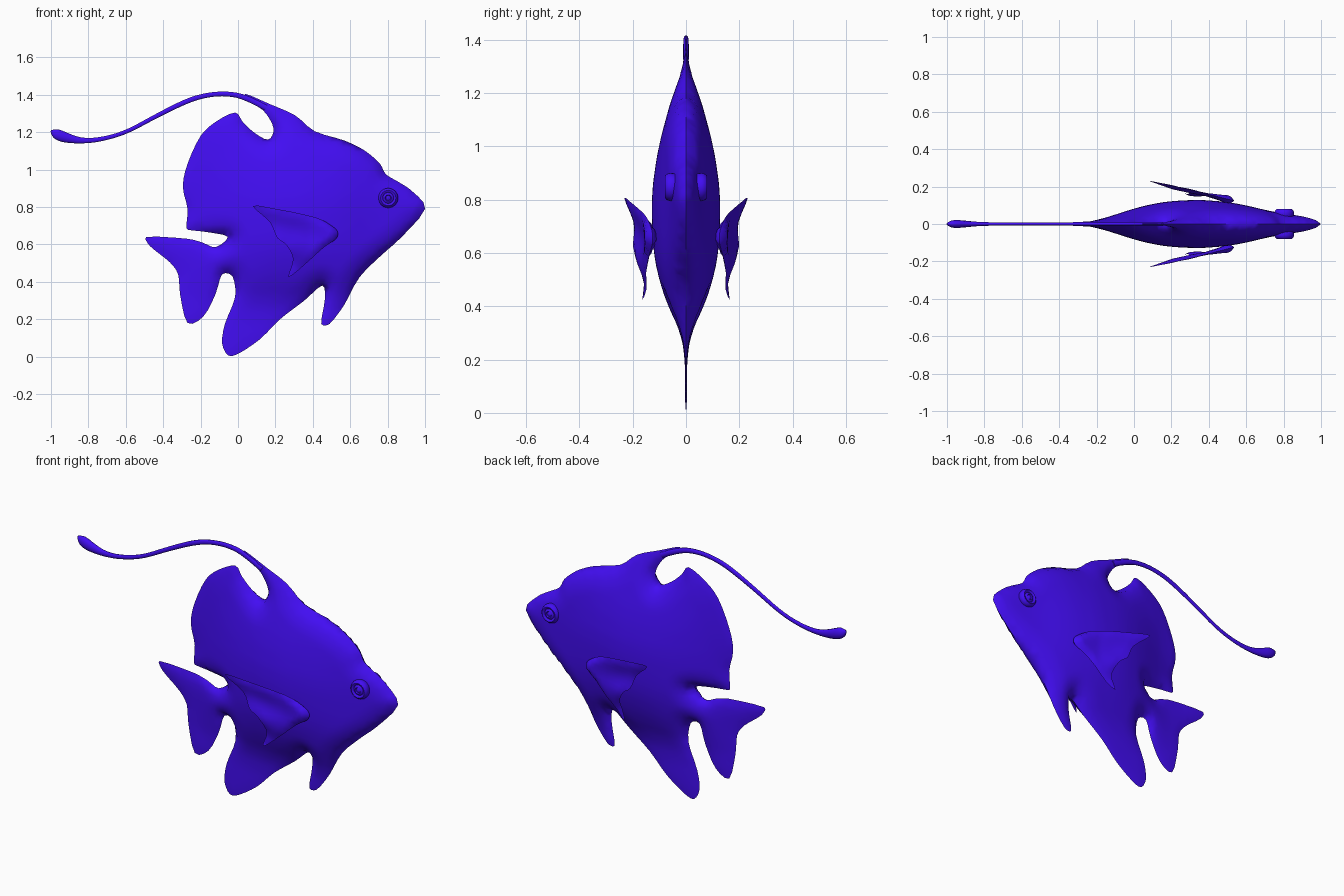
import bpy, bmesh, math
from mathutils import Vector
from mathutils.geometry import delaunay_2d_cdt

if "Cube" in bpy.data.objects:
    bpy.data.objects.remove(bpy.data.objects["Cube"])

mat = bpy.data.materials.new("violet_blue")
mat.diffuse_color = (0.055, 0.004, 0.9, 1)
mat.use_nodes = True
mat.node_tree.nodes["Principled BSDF"].inputs["Base Color"].default_value = mat.diffuse_color


def finish(ob, angle=40):
    ob.data.materials.append(mat)
    bpy.ops.object.select_all(action='DESELECT')
    ob.select_set(True)
    bpy.context.view_layer.objects.active = ob
    bpy.ops.object.shade_smooth_by_angle(angle=math.radians(angle))
    return ob


def add_object(name, bm):
    bmesh.ops.recalc_face_normals(bm, faces=bm.faces[:])
    me = bpy.data.meshes.new(name)
    bm.to_mesh(me)
    bm.free()
    ob = bpy.data.objects.new(name, me)
    bpy.context.collection.objects.link(ob)
    return ob


def mirror_y(ob):
    m = ob.modifiers.new("mirror", 'MIRROR')
    m.use_axis = (False, True, False)
    m.use_mirror_merge = False


def interp(table, v):
    # smooth interpolation through (position, value) pairs
    if v <= table[0][0]:
        return table[0][1]
    for (a, p), (b, q) in zip(table, table[1:]):
        if v <= b:
            return p + (q - p) * (v - a) / (b - a)
    return table[-1][1]


def smooth_loop(pts, steps):
    out, n = [], len(pts)
    for i in range(n):
        p0, p1, p2, p3 = (Vector(pts[(i + k) % n]) for k in (-1, 0, 1, 2))
        # limit tangents so unequal spans do not overshoot
        L = (p2 - p1).length
        m1, m2 = (p2 - p0) / 2, (p3 - p1) / 2
        m1 *= min(1, L / max(m1.length, 1e-6))
        m2 *= min(1, L / max(m2.length, 1e-6))
        for s in range(steps):
            t = s / steps
            out.append(p1 * (2*t**3 - 3*t*t + 1) + m1 * (t**3 - 2*t*t + t)
                       + p2 * (3*t*t - 2*t**3) + m2 * (t**3 - t*t))
    return out


def inside_and_dist(p, loop):
    inside, best = False, 1e9
    for a, b in zip(loop, loop[1:] + loop[:1]):
        if (a.y > p.y) != (b.y > p.y) and p.x < a.x + (p.y - a.y) * (b.x - a.x) / (b.y - a.y):
            inside = not inside
        ab = b - a
        t = max(0, min(1, (p - a).dot(ab) / ab.length_squared))
        best = min(best, (p - a - ab * t).length)
    return inside, best


def pillow(name, outline, steps, grid, half, middle, rim):
    # fill an x-z outline and inflate it to both sides of a middle surface
    loop = smooth_loop(outline, steps)
    pts = list(loop)
    x0, x1 = min(p.x for p in loop), max(p.x for p in loop)
    z0, z1 = min(p.y for p in loop), max(p.y for p in loop)
    for j in range(int((z1 - z0) / grid) + 1):
        for i in range(int((x1 - x0) / grid) + 2):
            p = Vector((x0 + (i + 0.5 * (j % 2)) * grid, z0 + j * grid))
            ok, d = inside_and_dist(p, loop)
            if ok and d > grid * 0.4:
                pts.append(p)
    verts, _, faces, *_ = delaunay_2d_cdt(pts, [], [list(range(len(loop)))], 1, 1e-5)
    bm = bmesh.new()
    near, far = [], []
    for p in verts:
        d = inside_and_dist(p, loop)[1]
        y = middle(p.x, p.y)
        if d < 1e-4:
            v = bm.verts.new((p.x, y, p.y))
            near.append(v)
            far.append(v)
            continue
        k = min(d / rim, 1)
        t = half(p.x, p.y) * math.sqrt(1 - (1 - k) ** 2)
        near.append(bm.verts.new((p.x, y - t, p.y)))
        far.append(bm.verts.new((p.x, y + t, p.y)))
    for f in faces:
        for side in (near, far):
            vs = [side[i] for i in f]
            if bm.faces.get(vs) is None:
                bm.faces.new(vs)
    return add_object(name, bm)


# body with dorsal, tail, anal and pelvic fins
outline = [
    (1.0, .79), (.93, .885), (.865, .93), (.79, .975), (.76, 1.03), (.68, 1.10), (.57, 1.155),
    (.41, 1.205), (.305, 1.29), (.17, 1.35), (.04, 1.405), (.04, 1.377), (.13, 1.32),
    (.175, 1.26), (.19, 1.205), (.16, 1.16), (.09, 1.195), (.025, 1.255), (-.015, 1.305),
    (-.12, 1.255), (-.20, 1.18), (-.27, 1.03), (-.295, .91), (-.27, .79), (-.275, .685),
    (-.245, .675), (-.16, .665), (-.055, .64), (-.12, .585), (-.19, .61), (-.27, .63),
    (-.49, .64), (-.47, .59), (-.365, .505), (-.32, .44), (-.31, .335), (-.27, .18),
    (-.185, .215), (-.12, .335), (-.085, .44), (-.03, .43), (-.015, .32), (-.07, .175),
    (-.085, .07), (-.05, .005), (.01, .02), (.12, .095), (.225, .2), (.355, .3), (.45, .38),
    (.465, .31), (.445, .175), (.49, .175), (.57, .28), (.65, .425), (.77, .545), (.865, .63)]
width_x = [(-.5, .006), (-.3, .012), (-.2, .02), (-.1, .05), (0, .083), (.1, .108), (.2, .123),
           (.35, .13), (.5, .118), (.6, .1), (.7, .075), (.8, .055), (.9, .042), (1, .03)]
height_z = [(0, .02), (.2, .04), (.3, .16), (.4, .53), (.5, .79), (.6, .95), (.72, 1), (.82, 1),
            (.9, .93), (1, .8), (1.1, .6), (1.2, .38), (1.25, .24), (1.32, .12), (1.42, .1)]


def body_half(x, z):
    # averaged samples round off the profile tables
    a = sum(interp(width_x, x + o) for o in (-.04, 0, .04)) / 3
    b = sum(interp(height_z, z + o) for o in (-.04, 0, .04)) / 3
    return max(a * b, .004)


finish(pillow("fish_body", outline, 3, .026, body_half, lambda x, z: 0, .11), 60)

# long trailing dorsal streamer with a bulb at the end
path = [(.15, 1.33, .016), (.04, 1.39, .015), (-.07, 1.408, .013), (-.18, 1.397, .013),
        (-.28, 1.365, .014), (-.44, 1.285, .012), (-.6, 1.197, .011), (-.735, 1.16, .012),
        (-.83, 1.153, .015), (-.9, 1.165, .025), (-.95, 1.18, .032), (-.985, 1.198, .025),
        (-1.0, 1.208, .004)]
cu = bpy.data.curves.new("streamer", 'CURVE')
cu.dimensions = '3D'
cu.bevel_depth = 1
cu.bevel_resolution = 3
cu.use_fill_caps = True
sp = cu.splines.new('NURBS')
sp.points.add(len(path) - 1)
for pt, (x, z, r) in zip(sp.points, path):
    pt.co = (x, 0, z, 1)
    pt.radius = r
sp.use_endpoint_u = True
sp.order_u = 3
sp.resolution_u = 4
streamer = bpy.data.objects.new("dorsal_streamer", cu)
streamer.scale.y = .7
bpy.context.collection.objects.link(streamer)
bpy.context.view_layer.objects.active = streamer
streamer.select_set(True)
bpy.ops.object.convert(target='MESH')
finish(bpy.context.view_layer.objects.active, 60)

# pectoral fins, flaring out towards the back with a slight ripple
fin = [(.535, .655), (.52, .685), (.44, .735), (.33, .765), (.2, .79), (.08, .805), (.17, .72),
       (.21, .635), (.26, .595), (.295, .52), (.27, .425), (.36, .495), (.46, .585), (.52, .625)]


def fin_half(x, z):
    return .004 + .018 * max(0, min(1, (x - .38) / .12))


def fin_middle(x, z):
    ripple = .008 * math.sin(32 * (z - .6) + 8 * x) * min(1, max(0, (.5 - x) / .2))
    return .125 + .22 * (.535 - x) - .12 * max(0, .6 - z) + ripple


mirror_y(finish(pillow("pectoral_fin", fin, 3, .022, fin_half, fin_middle, .035), 50))

# ringed eyes turned from a (radius, depth) profile
profile = [(.045, .03), (.051, .045), (.053, .06), (.049, .072), (.041, .079), (.033, .077),
           (.029, .071), (.025, .076), (.017, .079), (.013, .074), (.008, .078)]
bm = bmesh.new()
n = 24
rings = [[bm.verts.new((.803 + r * math.cos(2 * math.pi * i / n), y,
                        .848 + r * math.sin(2 * math.pi * i / n))) for i in range(n)]
         for r, y in profile]
for a, b in zip(rings, rings[1:]):
    for i in range(n):
        bm.faces.new((a[i], a[(i + 1) % n], b[(i + 1) % n], b[i]))
bm.faces.new(rings[0])
bm.faces.new(rings[-1])
mirror_y(finish(add_object("eye", bm), 50))
